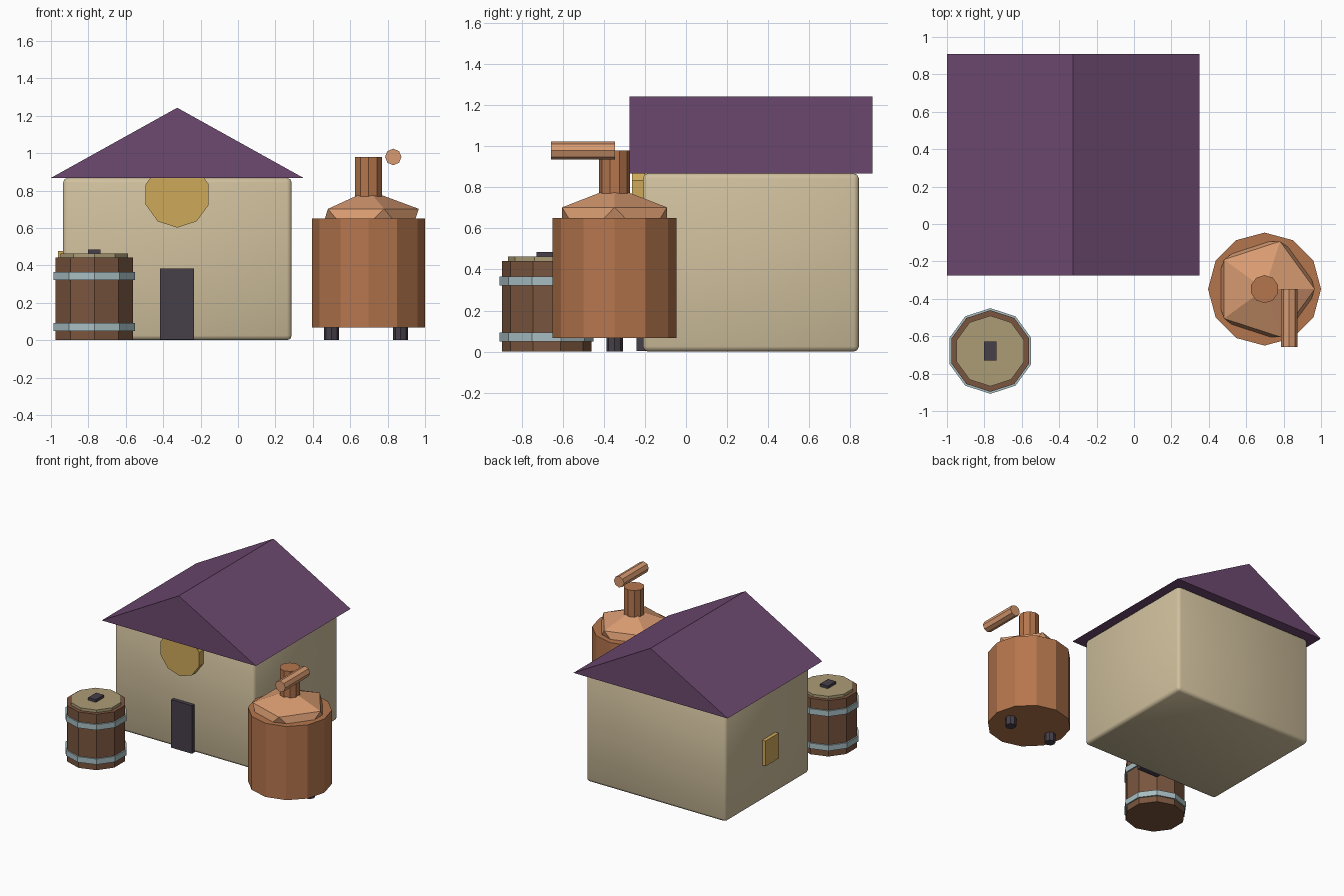
import bpy, bmesh, math
from mathutils import Matrix, Vector

if "Cube" in bpy.data.objects:
    bpy.data.objects.remove(bpy.data.objects["Cube"])


def material(name, r, g, b):
    m = bpy.data.materials.new(name)
    lin = [((c / 255 + 0.055) / 1.055) ** 2.4 for c in (r, g, b)]
    m.diffuse_color = (*lin, 1)
    m.use_nodes = True
    m.node_tree.nodes["Principled BSDF"].inputs["Base Color"].default_value = m.diffuse_color
    return m


SAND = material("sand plaster", 208, 192, 157)
PURPLE = material("purple roof", 109, 73, 112)
GOLD = material("gold", 206, 170, 90)
DARK = material("dark iron", 70, 63, 74)
COPPER = material("copper", 181, 118, 77)
LIGHT_COPPER = material("light copper", 216, 155, 113)
BROWN = material("brown wood", 122, 85, 62)
STEEL = material("pale steel", 168, 190, 195)
KHAKI = material("khaki lid", 172, 156, 118)


def finish(name, bm, mat, smooth=False):
    bmesh.ops.recalc_face_normals(bm, faces=bm.faces)
    me = bpy.data.meshes.new(name)
    bm.to_mesh(me)
    bm.free()
    me.materials.append(mat)
    for p in me.polygons:
        p.use_smooth = smooth
    ob = bpy.data.objects.new(name, me)
    bpy.context.collection.objects.link(ob)
    return ob


def box(name, x, y, z, mat, bevel=0):
    """Box from (min, max) pairs."""
    bm = bmesh.new()
    bmesh.ops.create_cube(bm, size=1)
    for v in bm.verts:
        v.co = Vector([(a + b) / 2 + c * (b - a) for (a, b), c in zip((x, y, z), v.co)])
    if bevel:
        bmesh.ops.bevel(bm, geom=bm.edges[:], offset=bevel, segments=2,
                        profile=0.5, affect='EDGES')
    return finish(name, bm, mat, smooth=bool(bevel))


def prism(name, sides, r, start, end, mat):
    """Upright (or y-facing) n-sided cylinder with a vertex on the +y / z axis."""
    start, end = Vector(start), Vector(end)
    axis = end - start
    bm = bmesh.new()
    bmesh.ops.create_cone(bm, cap_ends=True, segments=sides, radius1=r, radius2=r,
                          depth=axis.length)
    # put the first vertex on +y whatever the default start angle is
    v = bm.verts[0].co if hasattr(bm.verts, "ensure_lookup_table") and not bm.verts.ensure_lookup_table() else None
    turn = Matrix.Rotation(math.pi / 2 - math.atan2(v.y, v.x), 4, 'Z')
    tilt = Matrix.Rotation(math.pi / 2, 4, 'X') if abs(axis.y) > 0 else Matrix()
    # y-facing pieces point their first vertex downwards
    flip = Matrix.Rotation(math.pi, 4, 'Z') if abs(axis.y) > 0 else Matrix()
    bm.transform(Matrix.Translation((start + end) / 2) @ tilt @ flip @ turn)
    return finish(name, bm, mat)


# House
box("house_walls", (-0.935, 0.287), (-0.21, 0.842), (0, 0.868), SAND, bevel=0.025)
bm = bmesh.new()
tri = [bm.verts.new(c) for c in ((-1, -0.276, 0.868), (0.35, -0.276, 0.868), (-0.325, -0.276, 1.243))]
gable = bm.faces.new(tri)
ext = bmesh.ops.extrude_face_region(bm, geom=[gable], use_keep_orig=True)
bmesh.ops.translate(bm, vec=(0, 1.184, 0),
                    verts=[e for e in ext["geom"] if isinstance(e, bmesh.types.BMVert)])
finish("roof", bm, PURPLE)
box("door", (-0.417, -0.235), (-0.24, -0.19), (0.003, 0.383), DARK)
box("side_window", (-0.963, -0.92), (0.215, 0.38), (0.278, 0.478), GOLD)
prism("round_sign", 10, 0.177, (-0.325, -0.263, 0.779), (-0.325, -0.20, 0.779), GOLD)

# Copper kettle
KX, KY = 0.698, -0.348
prism("kettle_body", 12, 0.302, (KX, KY, 0.067), (KX, KY, 0.65), COPPER)
bm = bmesh.new()
bmesh.ops.create_icosphere(bm, subdivisions=1, radius=1)
bm.transform(Matrix.Translation((KX, KY, 0.622)) @ Matrix.Diagonal((0.3, 0.3, 0.18, 1)))
finish("kettle_dome", bm, LIGHT_COPPER)
prism("kettle_neck", 10, 0.075, (KX, KY, 0.72), (KX, KY, 0.98), COPPER)
prism("kettle_spout", 8, 0.044, (0.83, -0.657, 0.98), (0.83, -0.347, 0.98), LIGHT_COPPER)
for side, name in ((-1, "left"), (1, "right")):
    x = KX - 0.013 + side * 0.185
    prism(f"kettle_leg_{name}", 8, 0.04, (x, KY, 0), (x, KY, 0.09), DARK)

# Barrel
BX, BY = -0.768, -0.679
prism("barrel_body", 10, 0.218, (BX, BY, 0), (BX, BY, 0.442), BROWN)
prism("barrel_lid", 10, 0.189, (BX, BY, 0.42), (BX, BY, 0.463), KHAKI)
for z, name in ((0.071, "lower"), (0.343, "upper")):
    prism(f"barrel_band_{name}", 10, 0.229, (BX, BY, z - 0.022), (BX, BY, z + 0.022), STEEL)
box("barrel_handle", (BX - 0.034, BX + 0.034), (BY - 0.05, BY + 0.05), (0.45, 0.484), DARK)
